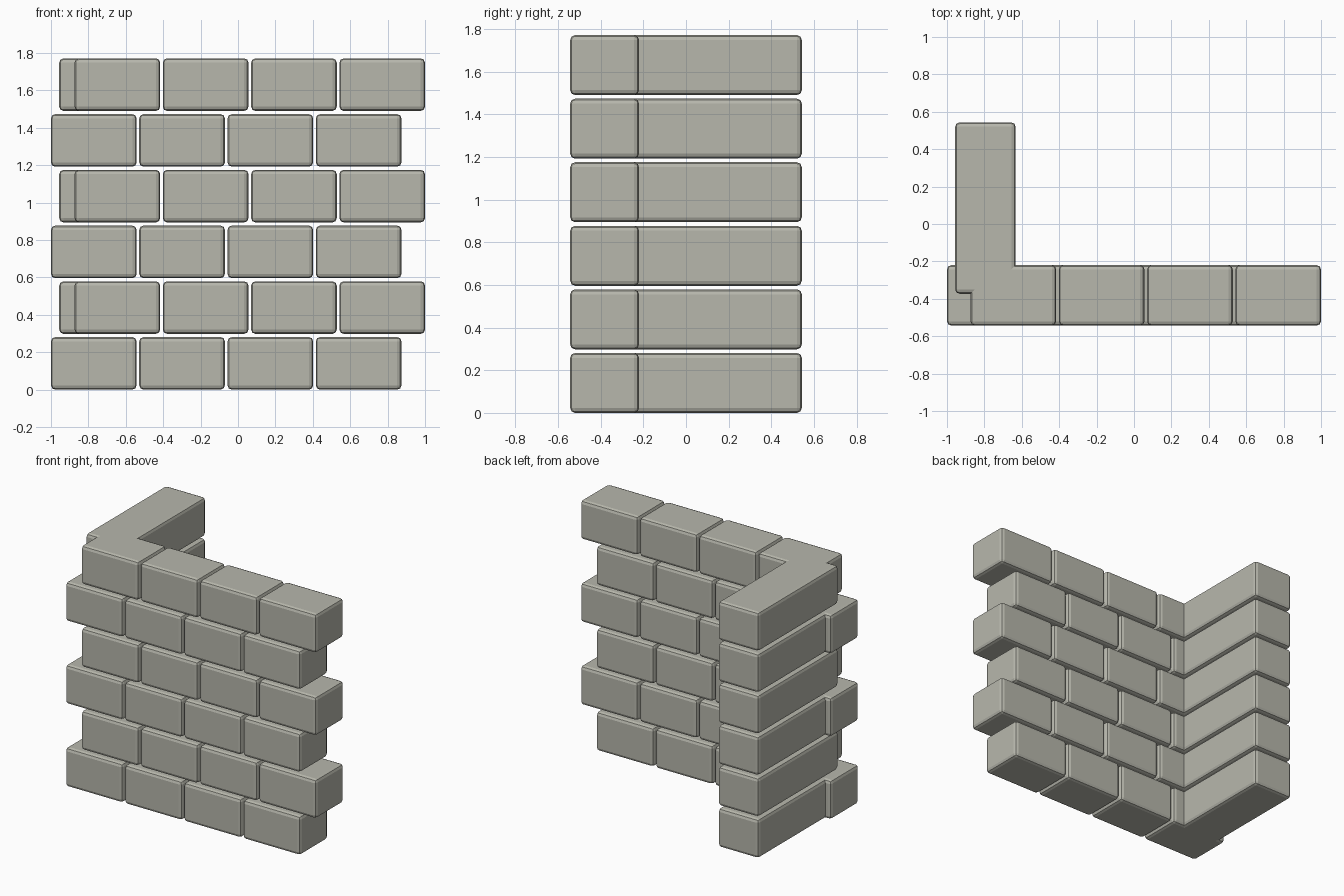
import bpy

if "Cube" in bpy.data.objects:
    bpy.data.objects.remove(bpy.data.objects["Cube"])

ROWS, PITCH_Z, HEIGHT = 6, 0.298, 0.281
PITCH_X, WIDTH = 0.472, 0.458

# warm grey stone
stone = bpy.data.materials.new("stone")
stone.diffuse_color = (0.475, 0.475, 0.415, 1)
stone.use_nodes = True
stone.node_tree.nodes["Principled BSDF"].inputs["Base Color"].default_value = stone.diffuse_color


def brick(name, x0, x1, y0, y1, z0):
    """Bevelled block between the given limits."""
    bpy.ops.mesh.primitive_cube_add(
        size=1, location=((x0 + x1) / 2, (y0 + y1) / 2, z0 + HEIGHT / 2))
    ob = bpy.context.object
    ob.name = name
    ob.scale = (x1 - x0, y1 - y0, HEIGHT)
    bpy.ops.object.transform_apply(location=False, rotation=False, scale=True)
    ob.data.materials.append(stone)
    bev = ob.modifiers.new("rounded_edges", 'BEVEL')
    bev.width = 0.023
    bev.segments = 2
    return ob


for row in range(ROWS):
    z = row * PITCH_Z
    # front wall: four bricks, every second course shifted sideways
    start = -1.0 if row % 2 == 0 else 1.0 - 3 * PITCH_X - WIDTH
    for i in range(4):
        x = start + i * PITCH_X
        brick(f"front_brick_{row}_{i}", x, x + WIDTH, -0.543, -0.22, z)
    # return wall: one long block per course
    brick(f"side_block_{row}", -0.956, -0.633, -0.373, 0.543, z)
